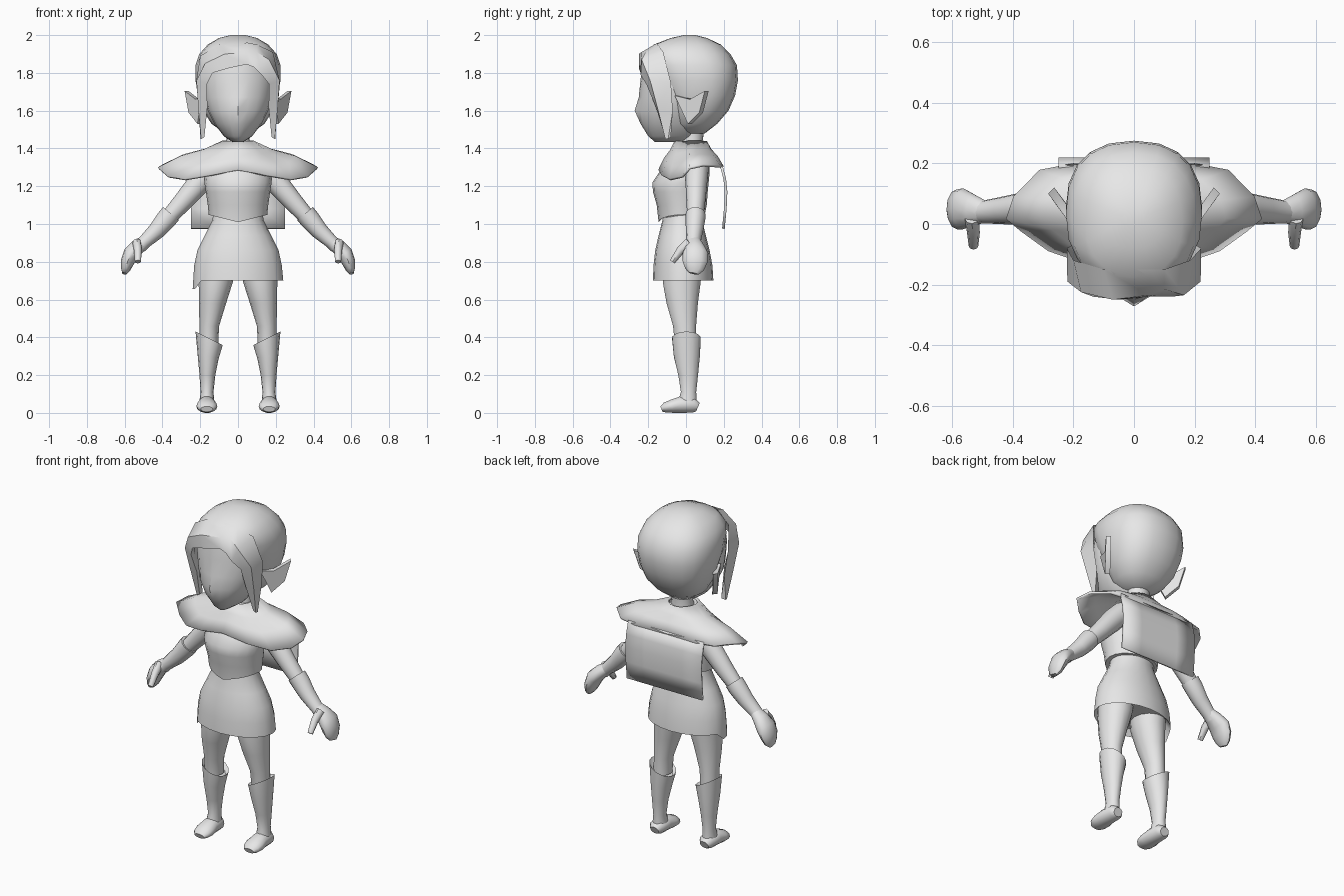
import bpy, bmesh, math
from mathutils import Vector as V

grey = bpy.data.materials.new("plain grey")
grey.diffuse_color = (0.8, 0.8, 0.8, 1)


def loft(name, rings, mirror=False, caps=True, closed=True, solid=0, angle=45):
    """Skin a list of point rings into one smooth-shaded object."""
    bm = bmesh.new()
    rows = [[bm.verts.new((p[0], p[1], max(p[2], 0))) for p in r] for r in rings]
    n = len(rows[0])
    for a, b in zip(rows, rows[1:]):
        for i in range(n if closed else n - 1):
            j = (i + 1) % n
            bm.faces.new((a[i], a[j], b[j], b[i]))
    if caps:
        bm.faces.new(rows[0])
        bm.faces.new(rows[-1])
    bmesh.ops.recalc_face_normals(bm, faces=bm.faces)
    me = bpy.data.meshes.new(name)
    bm.to_mesh(me)
    bm.free()
    me.shade_smooth()
    me.set_sharp_from_angle(angle=math.radians(angle))
    me.materials.append(grey)
    ob = bpy.data.objects.new(name, me)
    bpy.context.collection.objects.link(ob)
    if solid:
        m = ob.modifiers.new("thickness", "SOLIDIFY")
        m.thickness = solid
        m.offset = 0
    if mirror:
        ob.modifiers.new("mirror", "MIRROR")
    return ob


def ring(z, rx, y0, y1, cx=0, tilt=0, p=1.0, peak=0, n=20):
    """Horizontal oval; p < 1 squares it, peak pulls the front point out."""
    pts = []
    for i in range(n):
        a = 2 * math.pi * i / n
        c, s = math.cos(a), math.sin(a)
        x = rx * math.copysign(abs(c) ** p, c)
        y = (y0 + y1) / 2 + (y1 - y0) / 2 * math.copysign(abs(s) ** p, s)
        if s < -0.999:
            y -= peak
        pts.append((cx + x, y, z + tilt * x))
    return pts


def tube(name, path, ref, n=12):
    """Mirrored limb through (x, y, z, half width, half depth along ref)."""
    c = [V(q[:3]) for q in path]
    rings = []
    for i, q in enumerate(path):
        t = (c[min(i + 1, len(c) - 1)] - c[max(i - 1, 0)]).normalized()
        a = t.cross(V(ref)).normalized()
        b = a.cross(t)
        rings.append([c[i] + a * q[3] * math.cos(k * math.tau / n)
                      + b * q[4] * math.sin(k * math.tau / n) for k in range(n)])
    return loft(name, rings, mirror=True)


# Head: rounded hair cap and face
loft("hair_cap", [ring(*r, p=0.85) for r in (
    (1.48, .07, -.03, .10), (1.53, .14, -.08, .165), (1.60, .185, -.10, .225),
    (1.68, .21, -.13, .26), (1.76, .225, -.17, .275), (1.84, .225, -.20, .27),
    (1.90, .205, -.215, .235), (1.95, .16, -.17, .185), (1.985, .10, -.08, .11),
    (2.0, .04, -.01, .05))])
loft("face", [ring(z, rx, a, b, peak=k) for z, rx, a, b, k in (
    (1.435, .03, -.165, .02, 0), (1.465, .075, -.20, .07, 0), (1.53, .125, -.235, .1, .005),
    (1.60, .16, -.25, .1, .022), (1.67, .18, -.24, .1, .01), (1.77, .19, -.24, .1, 0),
    (1.87, .18, -.225, .1, 0))])

# Swept fringe with a long lock on each side: outer, ridge and inner edge points
side = [((.198, -.095, 1.45), (.195, -.11, 1.45), (.178, -.11, 1.46)),
        ((.205, -.07, 1.60), (.21, -.15, 1.61), (.162, -.16, 1.62)),
        ((.222, -.08, 1.75), (.22, -.19, 1.76), (.165, -.21, 1.74))]
middle = [((-.2, -.12, 1.89), (-.175, -.225, 1.85), (-.135, -.24, 1.80)),
          ((-.1, -.15, 1.95), (-.07, -.25, 1.90), (-.05, -.25, 1.825)),
          ((.05, -.15, 1.96), (.05, -.235, 1.91), (.045, -.24, 1.845)),
          ((.1, -.15, 1.95), (.10, -.215, 1.91), (.085, -.24, 1.83)),
          ((.185, -.12, 1.91), (.165, -.235, 1.87), (.125, -.24, 1.79))]
left = [tuple((-x, y, z) for x, y, z in c) for c in side]
loft("fringe", [list(c) + [(c[2][0], c[2][1] + .03, c[2][2])]
                for c in left + middle + side[::-1]], angle=55)

# Pointed ears
ear = [(.19, -.06, 1.68), (.225, .02, 1.66), (.283, .10, 1.705),
       (.262, .07, 1.59), (.215, .01, 1.53)]
loft("ear", [ear, [(x - .02, y + .02, z) for x, y, z in ear]], mirror=True)

# Neck, top and flared tunic skirt
loft("neck", [ring(1.38, .075, -.05, .10), ring(1.45, .06, -.02, .09), ring(1.52, .07, -.03, .1)])
top = [ring(*r) for r in (
    (1.03, .155, -.145, .10), (1.10, .16, -.155, .11), (1.17, .17, -.175, .115),
    (1.22, .178, -.178, .12), (1.27, .175, -.145, .125), (1.36, .12, -.095, .12),
    (1.43, .075, -.055, .10))]
top[0] = [(x, y, z + (.02 if y > 0 else -.02 + abs(x) * .25)) for x, y, z in top[0]]
loft("top", top)
skirt = [ring(*r) for r in (
    (.735, .21, -.15, .12), (.70, .24, -.175, .145), (.78, .232, -.172, .14),
    (.86, .215, -.163, .125), (.94, .175, -.145, .105), (1.02, .135, -.125, .085),
    (1.07, .13, -.12, .085))]
skirt[1] = [(x, y, z - (.045 if x < -.2 and y < .02 else 0)) for x, y, z in skirt[1]]
loft("skirt", skirt)

# Shoulder mantle, lofted from the collar to a wide winged edge
edge = [(0, .19, 1.30), (.2, .195, 1.30), (.31, .175, 1.305), (.395, .09, 1.31), (.42, .02, 1.295),
        (.37, -.02, 1.25), (.28, -.085, 1.235), (.16, -.125, 1.255), (0, -.14, 1.285)]
collar = [(.08 * math.sin(i * math.pi / 8), .025 + .08 * math.cos(i * math.pi / 8), 1.435)
          for i in range(9)]


def blend(t, lift):
    half = [V(a).lerp(V(b), t) + V((0, 0, lift)) for a, b in zip(collar, edge)]
    return half + [V((-p.x, p.y, p.z)) for p in half[-2:0:-1]]


loft("mantle", [blend(0, 0), blend(.3, -.005), blend(.65, .01), blend(1, 0)],
     caps=False, solid=.014)

# Hanging back panel
loft("back_panel", [[(x * .25, y, z) for x in (-1, -.5, 0, .5, 1)] for y, z in (
    (.185, 1.315), (.205, 1.24), (.212, 1.17), (.208, 1.08), (.198, .975))],
    caps=False, closed=False, solid=.014)

# Arms, cuffed forearms, hands and thumbs
Y = (0, 1, 0)
tube("upper_arm", [(.13, .06, 1.30, .06, .06), (.20, .055, 1.225, .062, .058),
                   (.29, .052, 1.12, .052, .05), (.39, .048, 1.01, .04, .04)], Y)
tube("forearm", [(.355, .05, 1.055, .054, .052), (.38, .05, 1.025, .054, .052),
                 (.43, .045, .965, .046, .046), (.495, .04, .905, .036, .038),
                 (.52, .04, .88, .036, .04)], Y)
tube("hand", [(.49, .04, .91, .032, .036), (.53, .045, .88, .04, .052),
              (.565, .05, .845, .042, .068), (.585, .048, .80, .036, .066),
              (.595, .045, .76, .025, .05), (.602, .04, .738, .012, .028)], Y)
tube("thumb", [(.535, .02, .90, .03, .024), (.53, -.03, .86, .022, .021),
               (.53, -.072, .80, .015, .016)], (1, 0, 0), n=8)

# Legs, boots and feet
loft("leg", [ring(z, r, a, b, cx=c, n=14) for z, r, a, b, c in (
    (.80, .10, -.125, .09, .11), (.69, .09, -.125, .08, .118), (.58, .072, -.105, .065, .135),
    (.46, .052, -.07, .055, .152), (.36, .05, -.06, .055, .155))], mirror=True)
loft("boot", [ring(z, r, a, b, cx=c, tilt=t, n=14) for z, r, a, b, c, t in (
    (.37, .055, -.055, .06, .153, .45), (.395, .072, -.075, .08, .153, .5),
    (.30, .056, -.066, .075, .158, .2), (.20, .042, -.042, .065, .162, 0),
    (.11, .034, -.028, .055, .164, 0), (.04, .042, -.05, .06, .165, 0))], mirror=True)
tube("foot", [(.165, .063, .03, .028, .025), (.165, .04, .04, .046, .04),
              (.165, -.03, .043, .048, .045), (.165, -.075, .035, .056, .036),
              (.165, -.11, .028, .05, .028), (.165, -.13, .02, .032, .016)], (0, 0, 1), n=14)
